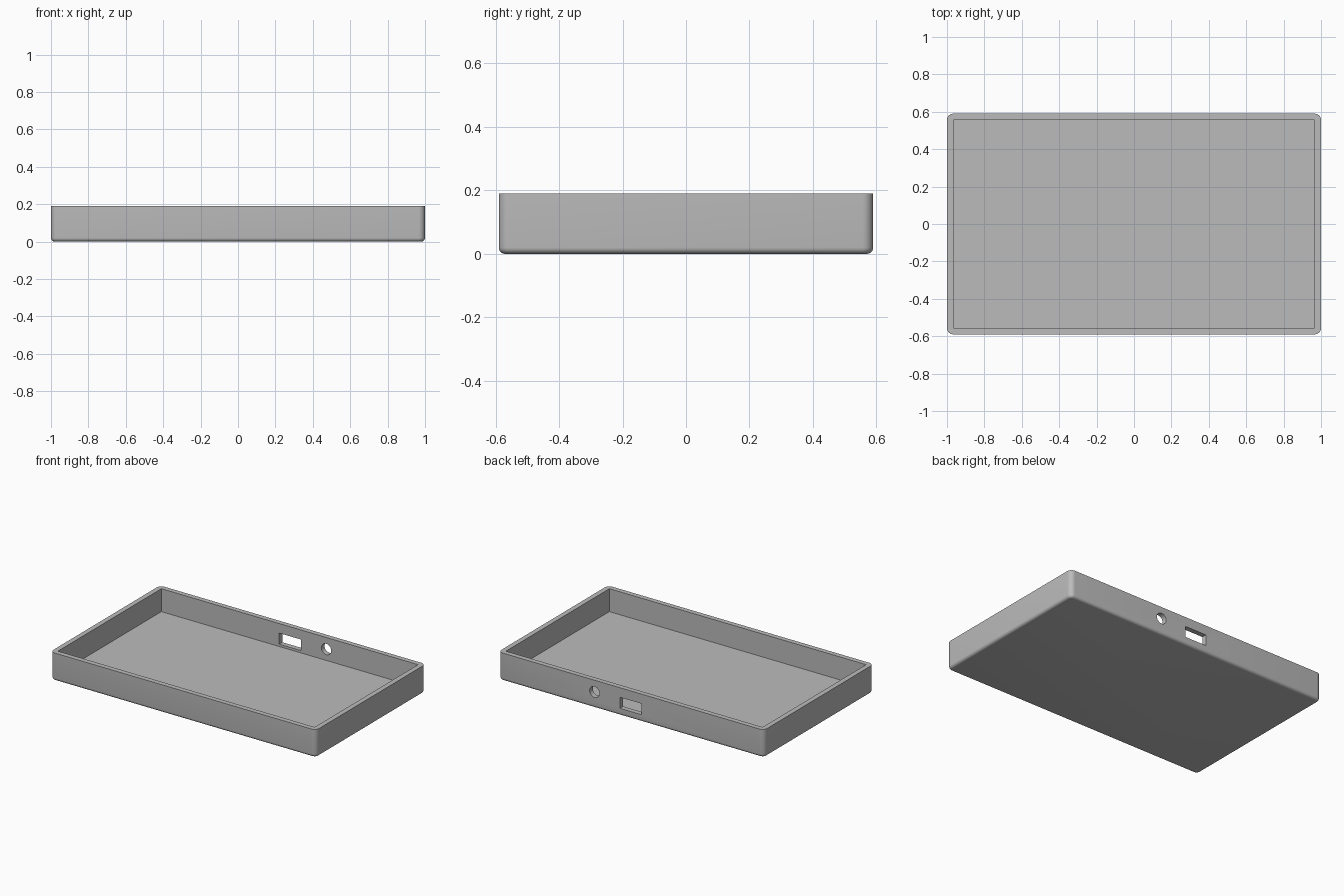
import bpy, bmesh, math
from mathutils import Matrix

if "Cube" in bpy.data.objects:
    bpy.data.objects.remove(bpy.data.objects["Cube"])

HX, HY, H = 1.0, 0.59, 0.19      # half length, half depth, height
WALL, R, RB = 0.034, 0.034, 0.02  # wall, upright corner radius, bottom edge radius

grey = bpy.data.materials.new("grey plastic")
grey.diffuse_color = (0.5, 0.5, 0.5, 1)
grey.use_nodes = True
grey.node_tree.nodes["Principled BSDF"].inputs["Base Color"].default_value = grey.diffuse_color


def finish(bm, name):
    bmesh.ops.recalc_face_normals(bm, faces=bm.faces[:])
    mesh = bpy.data.meshes.new(name)
    bm.to_mesh(mesh)
    bm.free()
    mesh.materials.append(grey)
    obj = bpy.data.objects.new(name, mesh)
    bpy.context.collection.objects.link(obj)
    return obj


def ring(bm, inset, z, steps=8):
    """Rounded rectangle of vertices, inset from the outer walls."""
    verts = []
    for k, (sx, sy) in enumerate([(1, 1), (-1, 1), (-1, -1), (1, -1)]):
        for i in range(steps + 1):
            a = math.pi / 2 * (k + i / steps)
            verts.append(bm.verts.new((sx * (HX - R) + (R - inset) * math.cos(a),
                                       sy * (HY - R) + (R - inset) * math.sin(a), z)))
    return verts


def box(name, x0, x1, y0, y1, z0, z1):
    bm = bmesh.new()
    bmesh.ops.create_cube(bm, size=1)
    bmesh.ops.scale(bm, vec=(x1 - x0, y1 - y0, z1 - z0), verts=bm.verts)
    bmesh.ops.translate(bm, vec=((x0 + x1) / 2, (y0 + y1) / 2, (z0 + z1) / 2), verts=bm.verts)
    return finish(bm, name)


# Solid body: rounded bottom edge rising into straight walls
bm = bmesh.new()
rings = []
for i in range(7):
    a = math.pi / 2 * i / 6
    rings.append(ring(bm, RB * (1 - math.sin(a)), RB * (1 - math.cos(a))))
rings.append(ring(bm, 0, H))
for lo, hi in zip(rings, rings[1:]):
    for i in range(len(lo)):
        j = (i + 1) % len(lo)
        bm.faces.new((lo[i], lo[j], hi[j], hi[i]))
bm.faces.new(rings[0])
bm.faces.new(rings[-1])
tray = finish(bm, "tray")

# Cutters: inner cavity, rectangular port and round port in the back wall
cavity = box("cavity_cutter", -HX + WALL, HX - WALL, -HY + WALL, HY - WALL, WALL, H + 0.1)
slot = box("slot_cutter", -0.08, 0.085, HY - 0.1, HY + 0.1, 0.05, 0.125)
bm = bmesh.new()
bmesh.ops.create_cone(bm, cap_ends=True, segments=32, radius1=0.037, radius2=0.037, depth=0.2,
                      matrix=Matrix.Translation((0.275, HY, 0.11)) @ Matrix.Rotation(math.pi / 2, 4, 'X'))
hole = finish(bm, "round_hole_cutter")

bpy.context.view_layer.objects.active = tray
for cutter in (cavity, slot, hole):
    mod = tray.modifiers.new(cutter.name, 'BOOLEAN')
    mod.operation = 'DIFFERENCE'
    mod.solver = 'EXACT'
    mod.object = cutter
    bpy.ops.object.modifier_apply(modifier=mod.name)
    bpy.data.objects.remove(cutter)

# Smooth rounded edges, crisp rim and openings
bpy.ops.object.select_all(action='DESELECT')
tray.select_set(True)
bpy.ops.object.shade_smooth_by_angle(angle=math.radians(30))
